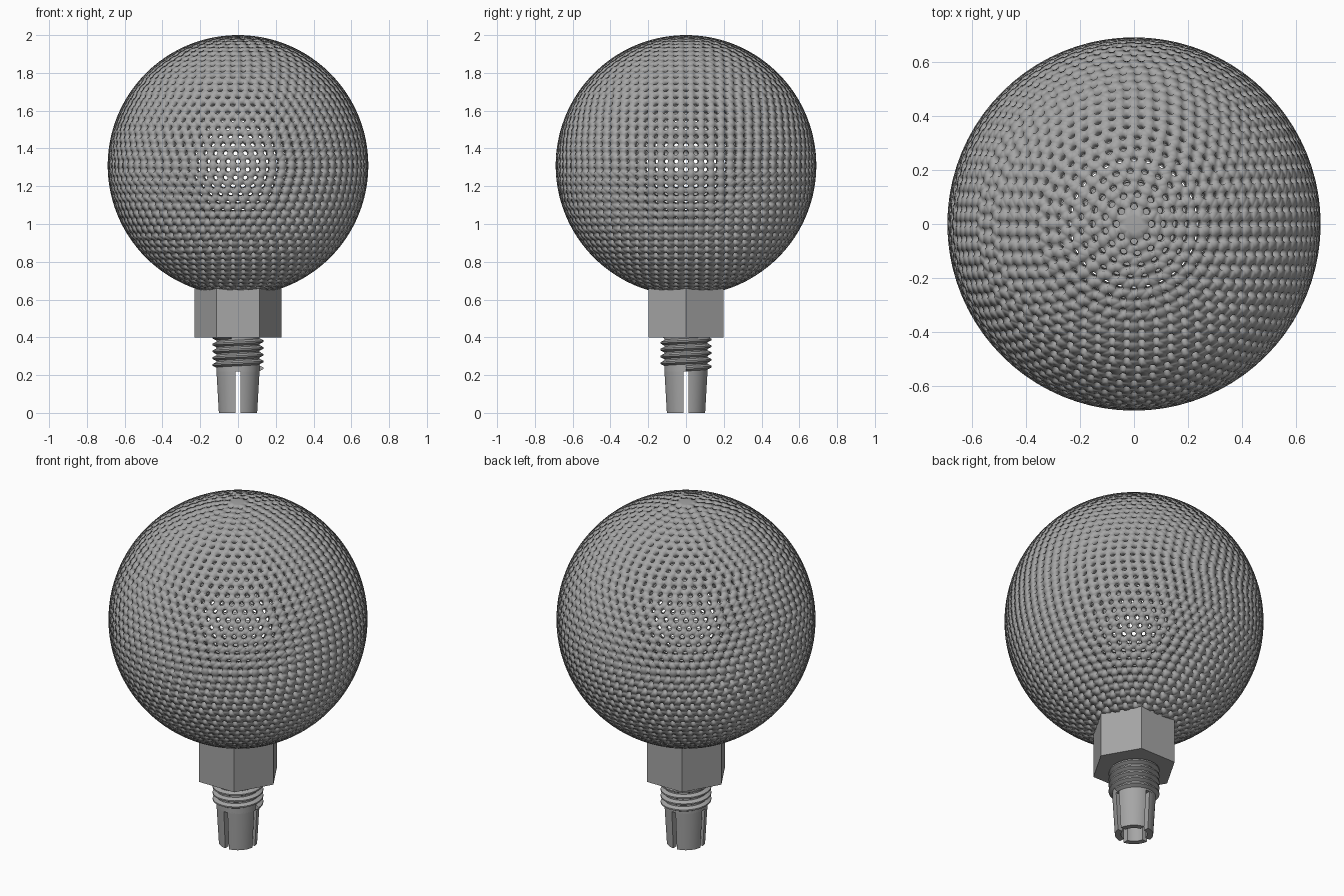
import bpy, bmesh
from math import sin, cos, tan, pi, radians, asin
from mathutils import Vector
from mathutils.geometry import delaunay_2d_cdt

cube = bpy.data.objects.get("Cube")
if cube:
    bpy.data.objects.remove(cube)

grey = bpy.data.materials.new("metal grey")
grey.use_nodes = True
COLOUR = (0.38, 0.38, 0.38, 1)
grey.diffuse_color = COLOUR
grey.node_tree.nodes["Principled BSDF"].inputs["Base Color"].default_value = COLOUR


def make(name, verts, faces, smooth=None):
    mesh = bpy.data.meshes.new(name)
    mesh.from_pydata(verts, [], faces)
    bm = bmesh.new()
    bm.from_mesh(mesh)
    bmesh.ops.recalc_face_normals(bm, faces=bm.faces)
    bm.to_mesh(mesh)
    bm.free()
    mesh.materials.append(grey)
    obj = bpy.data.objects.new(name, mesh)
    bpy.context.collection.objects.link(obj)
    if smooth:
        bpy.ops.object.select_all(action='DESELECT')
        obj.select_set(True)
        bpy.context.view_layer.objects.active = obj
        bpy.ops.object.shade_smooth_by_angle(angle=radians(smooth))
    return obj


def loft(name, rings, smooth=None):
    """Closed solid through rings that have equal point counts."""
    n = len(rings[0])
    verts = [p for ring in rings for p in ring]
    faces = [(r * n + i, r * n + (i + 1) % n, (r + 1) * n + (i + 1) % n, (r + 1) * n + i)
             for r in range(len(rings) - 1) for i in range(n)]
    faces += [tuple(range(n))[::-1], tuple(range(len(verts) - n, len(verts)))]
    return make(name, verts, faces, smooth)


def circle(r, z, n):
    return [(r * cos(2 * pi * i / n), r * sin(2 * pi * i / n), z) for i in range(n)]


# Perforated ball: rows of round holes, the skin between them triangulated
R, CENTRE, SIDES, HOLE = 0.69, 1.31, 12, 0.0135
STEP = pi / 48
points, groups, edges = [], [], []


def add_loop(loop, group):
    start = len(points)
    points.extend(loop)
    groups.extend([group] * len(loop))
    if len(loop) > 1:
        edges.extend((start + i, start + (i + 1) % len(loop)) for i in range(len(loop)))


hole_id = 0
for row in range(1, 44):
    polar = (row + 0.5) * STEP
    count = round(2 * pi * R * sin(polar) / 0.0545)
    for k in range(count):
        a = 2 * pi * k / count
        out = Vector((sin(polar) * cos(a), sin(polar) * sin(a), cos(polar)))
        south = Vector((cos(polar) * cos(a), cos(polar) * sin(a), -sin(polar)))
        east = Vector((-sin(a), cos(a), 0))
        hole_id += 1
        add_loop([(out * R + HOLE * (south * cos(t) + east * sin(t))).normalized()
                  for t in (2 * pi * j / SIDES for j in range(SIDES))], hole_id)
add_loop([Vector((0, 0, 1))], 0)
add_loop([Vector(p) for p in circle(sin(STEP * 0.7), cos(STEP * 0.7), 8)], 0)
rim = radians(166)
add_loop([Vector(p) for p in circle(sin(rim), cos(rim), 48)], 0)

flat = [Vector((p.x, p.y)) / (1 + p.z) for p in points]
out_pts, _, tris, origin, _, _ = delaunay_2d_cdt(flat, edges, [], 0, 1e-7)
ball_verts, ball_groups = [], []
for q, src in zip(out_pts, origin):
    s = q.length_squared
    p = Vector((2 * q.x, 2 * q.y, 1 - s)) / (1 + s)
    ball_verts.append(p * R + Vector((0, 0, CENTRE)))
    ball_groups.append(groups[src[0]] if src else 0)
skin = [t for t in tris
        if ball_groups[t[0]] == 0 or len({ball_groups[i] for i in t}) > 1]
ball = make("perforated_ball", ball_verts, skin, 40)
shell = ball.modifiers.new("wall", 'SOLIDIFY')
shell.thickness = 0.05
shell.offset = -1

# Hexagonal nut under the ball
loft("hex_nut", [circle(0.23, z, 6) for z in (0.40, 0.66)])

# Threaded neck: core plus a helical ridge
loft("neck_core", [circle(0.115, z, 48) for z in (0.22, 0.41)], 40)
TURNS, SEG, PITCH = 4.7, 40, 0.036
rings = []
for i in range(int(TURNS * SEG) + 1):
    a = 2 * pi * i / SEG
    z = 0.236 + PITCH * i / SEG
    rings.append([(r * cos(a), r * sin(a), z + dz) for r, dz in
                  ((0.112, -0.016), (0.135, -0.004), (0.135, 0.004), (0.112, 0.016))])
loft("neck_thread", rings, 30)

# Tapered hollow tip split by four slots
SLOT, BORE, ARC = 0.012, 0.07, 12


def jaw_outline(outer, z, turn):
    ring = []
    for r, order in ((outer, 1), (BORE, -1)):
        gap = asin(SLOT / r)
        arc = [gap + (pi / 2 - 2 * gap) * i / ARC + turn for i in range(ARC + 1)]
        ring += [(r * cos(a), r * sin(a), z) for a in arc[::order]]
    return ring


for q in range(4):
    loft(f"tip_jaw_{q + 1}", [jaw_outline(r, z, q * pi / 2) for r, z in
                              ((0.102, 0), (0.115, 0.225))], 30)
